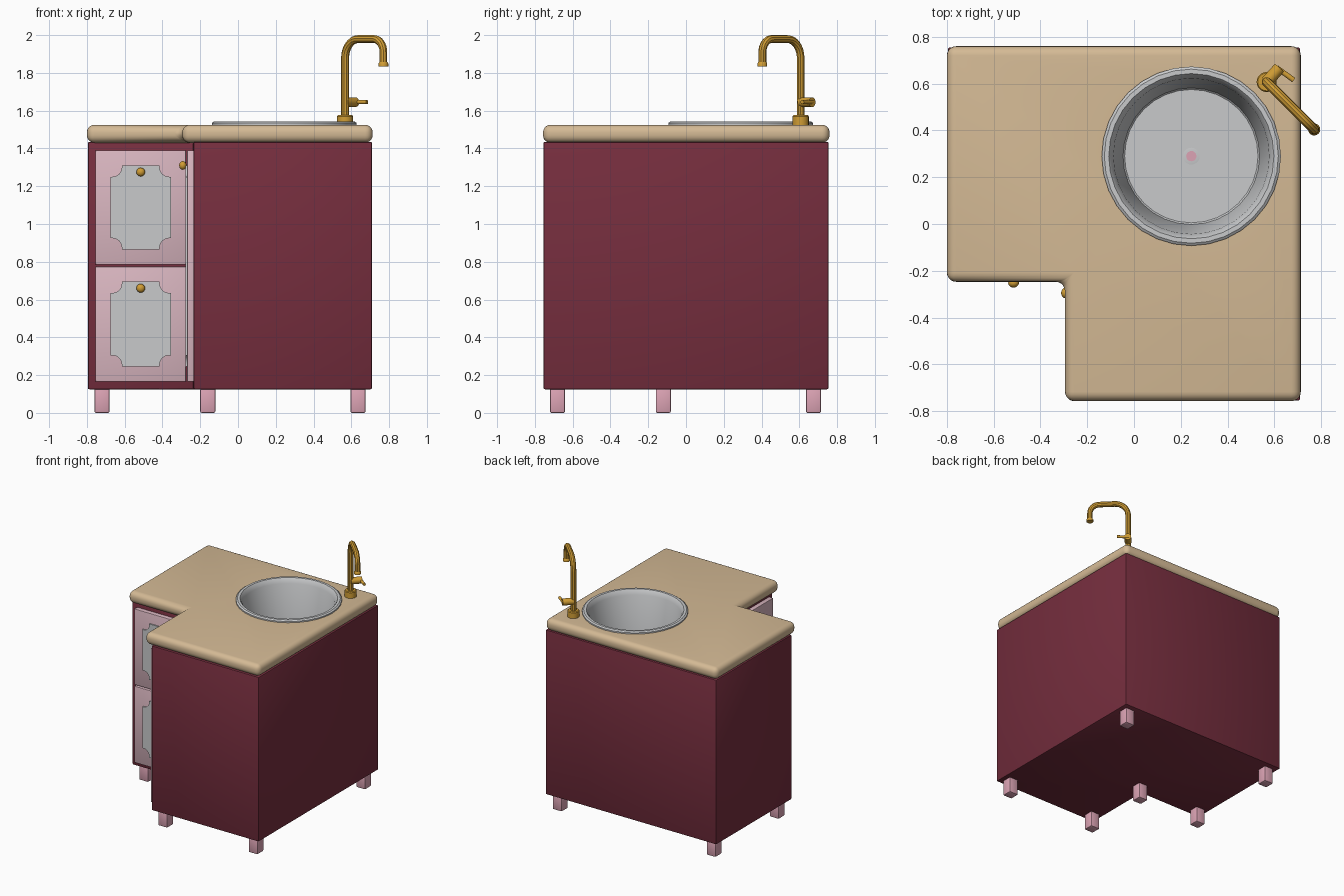
import bpy, bmesh, math
from mathutils import Matrix, Vector

if "Cube" in bpy.data.objects:
    bpy.data.objects.remove(bpy.data.objects["Cube"])


def material(name, rgb):
    m = bpy.data.materials.new(name)
    m.diffuse_color = (*rgb, 1)
    m.use_nodes = True
    m.node_tree.nodes["Principled BSDF"].inputs["Base Color"].default_value = m.diffuse_color
    return m


BURGUNDY = material("burgundy", (0.18, 0.027, 0.048))
TAN = material("tan", (0.66, 0.49, 0.30))
PINK = material("pale_pink", (0.70, 0.47, 0.53))
ROSE = material("rose", (0.72, 0.37, 0.46))
GREY = material("light_grey", (0.58, 0.59, 0.60))
GOLD = material("gold", (0.64, 0.34, 0.035))


def finish(name, bm, mat, bevel=0, segments=2, matrix=None):
    if bevel:
        bmesh.ops.bevel(bm, geom=bm.edges[:], offset=bevel, segments=segments,
                        profile=0.5, affect='EDGES', clamp_overlap=True)
    if matrix:
        bm.transform(matrix)
    bmesh.ops.recalc_face_normals(bm, faces=bm.faces[:])
    me = bpy.data.meshes.new(name)
    bm.to_mesh(me)
    bm.free()
    ob = bpy.data.objects.new(name, me)
    bpy.context.collection.objects.link(ob)
    me.materials.append(mat)
    smooth(ob)
    return ob


def activate(ob):
    bpy.ops.object.select_all(action='DESELECT')
    ob.select_set(True)
    bpy.context.view_layer.objects.active = ob


def smooth(ob):
    activate(ob)
    bpy.ops.object.shade_smooth_by_angle(angle=math.radians(35))


def prism(name, pts, lo, hi, mat, bevel=0, segments=2, matrix=None):
    bm = bmesh.new()
    face = bm.faces.new([bm.verts.new((x, y, lo)) for x, y in pts])
    new = bmesh.ops.extrude_face_region(bm, geom=[face])["geom"]
    bmesh.ops.translate(bm, verts=[v for v in new if isinstance(v, bmesh.types.BMVert)],
                        vec=(0, 0, hi - lo))
    return finish(name, bm, mat, bevel, segments, matrix)


def rect(x0, x1, y0, y1):
    return [(x0, y0), (x1, y0), (x1, y1), (x0, y1)]


def lathe(name, profile, centre, mat, steps=32):
    bm = bmesh.new()
    vs = [bm.verts.new((r, 0, z)) for r, z in profile]
    edges = [bm.edges.new(p) for p in zip(vs, vs[1:])]
    bmesh.ops.spin(bm, geom=vs + edges, cent=(0, 0, 0), axis=(0, 0, 1),
                   angle=math.tau, steps=steps)
    bmesh.ops.remove_doubles(bm, verts=bm.verts[:], dist=1e-4)
    return finish(name, bm, mat, matrix=Matrix.Translation(centre))


def rod(name, a, b, radius, mat, bevel=0.004):
    a, b = Vector(a), Vector(b)
    pts = [(radius * math.cos(i * math.tau / 16), radius * math.sin(i * math.tau / 16))
           for i in range(16)]
    turn = (b - a).to_track_quat('Z', 'Y').to_matrix().to_4x4()
    return prism(name, pts, 0, (b - a).length, mat, bevel=0,
                 matrix=Matrix.Translation(a) @ turn)


def l_shape(x0, x1, y0, y1, nx, ny):
    return [(x0, y1), (x0, ny), (nx, ny), (nx, y0), (x1, y0), (x1, y1)]


# L-shaped cabinet and worktop
SINK = (0.245, 0.29)
cabinet = prism("cabinet", l_shape(-0.795, 0.71, -0.755, 0.755, -0.235, -0.195),
                0.125, 1.435, BURGUNDY, 0.008)
worktop = prism("worktop", l_shape(-0.80, 0.713, -0.757, 0.76, -0.295, -0.247),
                1.43, 1.525, TAN, 0.04, 5)

# round opening for the sink
cutter = lathe("sink_cutter", [(0, 1.10), (0.356, 1.10), (0.356, 1.7), (0, 1.7)],
               (*SINK, 0), TAN, 48)
for ob in (cabinet, worktop):
    mod = ob.modifiers.new("opening", 'BOOLEAN')
    mod.operation, mod.solver, mod.object = 'DIFFERENCE', 'EXACT', cutter
    activate(ob)
    bpy.ops.object.modifier_apply(modifier=mod.name)
    smooth(ob)
bpy.data.objects.remove(cutter)

# sink bowl with rim, and drain
lathe("sink", [(0, 1.15), (0.285, 1.15), (0.292, 1.157), (0.333, 1.505), (0.347, 1.535),
               (0.353, 1.543), (0.372, 1.543), (0.383, 1.535), (0.383, 1.518),
               (0.352, 1.518), (0.30, 1.13), (0, 1.13)], (*SINK, 0), GREY)
lathe("drain_ring", [(0, 1.145), (0.036, 1.145), (0.036, 1.153), (0.028, 1.154), (0, 1.154)],
      (*SINK, 0), GREY, 20)
lathe("drain_plug", [(0, 1.15), (0.022, 1.15), (0.022, 1.157), (0, 1.157)],
      (*SINK, 0), ROSE, 20)

# legs
for i, (x, y) in enumerate([(-0.72, 0.675), (-0.72, -0.12), (-0.16, -0.12),
                            (-0.16, -0.68), (0.635, -0.68), (0.635, 0.675)]):
    prism(f"leg_{i + 1}", rect(x - 0.04, x + 0.04, y - 0.04, y + 0.04), 0, 0.13, ROSE, 0.008)


def notched(u0, u1, v0, v1, r=0.05, step=0.01):
    # rectangle with scooped corners and a small step at each end of the scoop
    pts = []
    for u, v, a in ((u0, v0, 90), (u1, v0, 180), (u1, v1, 270), (u0, v1, 0)):
        arc = []
        su, sv = (1 if u == u0 else -1), (1 if v == v0 else -1)
        for k in range(7):
            t = math.radians(a - 90 * k / 6)
            arc.append((u + su * step + r * math.cos(t), v + sv * step + r * math.sin(t)))
        first, last = arc[0], arc[-1]
        if abs(first[0] - u) < abs(first[1] - v):
            pts += [(u, first[1])] + arc + [(last[0], v)]
        else:
            pts += [(first[0], v)] + arc + [(u, last[1])]
    return pts


def door(name, place, u0, u1, v0, v1, knob):
    prism(name, rect(u0, u1, v0, v1), -0.01, 0.035, PINK, 0.006, matrix=place)
    prism(name + "_panel", notched(u0 + 0.08, u1 - 0.08, v0 + 0.08, v1 - 0.08),
          0.03, 0.044, GREY, matrix=place)
    bm = bmesh.new()
    bmesh.ops.create_uvsphere(bm, u_segments=16, v_segments=10, radius=0.023)
    finish(name + "_knob", bm, GOLD,
           matrix=place @ Matrix.Translation((*knob, 0.057)) @ Matrix.Diagonal((1, 1, 0.85, 1)))


# doors in the recess: u across, v up, w outward
FRONT = Matrix(((1, 0, 0, 0), (0, 0, -1, -0.195), (0, 1, 0, 0), (0, 0, 0, 1)))
SIDE = Matrix(((0, 0, -1, -0.235), (-1, 0, 0, 0), (0, 1, 0, 0), (0, 0, 0, 1)))
door("upper_door", FRONT, -0.755, -0.275, 0.785, 1.39, (-0.515, 1.275))
door("lower_door", FRONT, -0.755, -0.275, 0.165, 0.775, (-0.515, 0.66))
door("side_door", SIDE, 0.25, 0.715, 0.165, 1.39, (0.295, 1.31))

# tap: base, bent pipe, nozzle, valve and lever
TX, TY = 0.567, 0.607
D = Vector((0.203, -0.203, 0)).normalized()
REACH = 0.287
lathe("tap_base", [(0, 1.52), (0.043, 1.52), (0.043, 1.57), (0.038, 1.576), (0, 1.576)],
      (TX, TY, 0), GOLD, 20)
path = [(0, 1.55)]
for cx, r, start in ((0.10, 0.10, 180), (REACH - 0.07, 0.07, 90)):
    for k in range(9):
        t = math.radians(start - 90 * k / 8)
        path.append((cx + r * math.cos(t), 1.979 - r + r * math.sin(t)))
path.append((REACH, 1.845))
curve = bpy.data.curves.new("tap_pipe", 'CURVE')
curve.dimensions = '3D'
curve.bevel_depth, curve.bevel_resolution, curve.use_fill_caps = 0.021, 3, True
spline = curve.splines.new('POLY')
spline.points.add(len(path) - 1)
for p, (s, z) in zip(spline.points, path):
    p.co = (TX + D.x * s, TY + D.y * s, z, 1)
pipe = bpy.data.objects.new("tap_pipe", curve)
bpy.context.collection.objects.link(pipe)
curve.materials.append(GOLD)
activate(pipe)
bpy.ops.object.convert(target='MESH')
smooth(bpy.context.object)
tip = Vector((TX, TY, 0)) + D * REACH
lathe("tap_nozzle", [(0, 1.835), (0.026, 1.835), (0.026, 1.85), (0.021, 1.858), (0, 1.858)],
      tip, GOLD, 16)
rod("tap_valve", (TX, TY, 1.645), (0.622, 0.668, 1.645), 0.026, GOLD)
rod("tap_lever", (0.61, 0.668, 1.645), (0.683, 0.615, 1.645), 0.011, GOLD)
